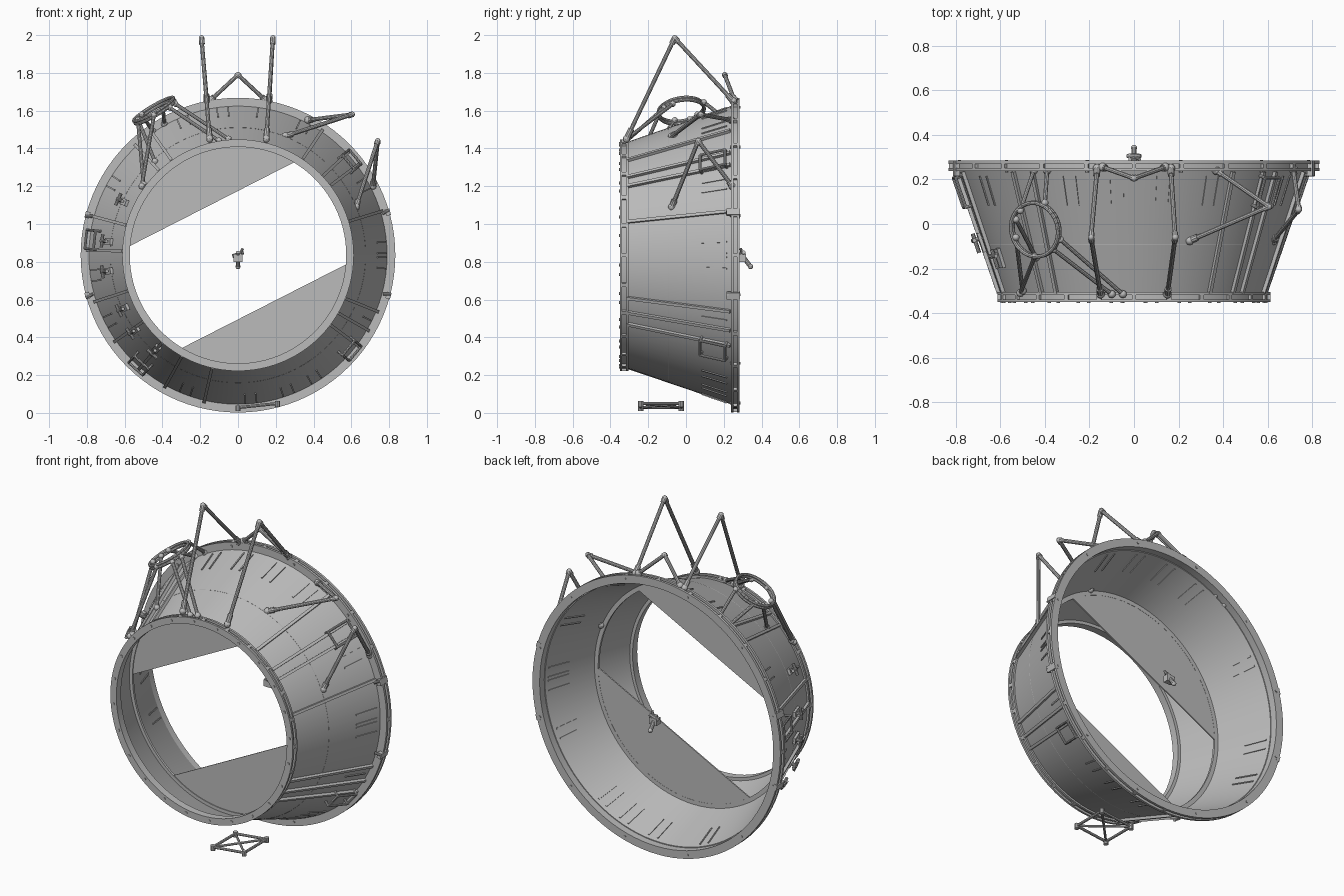
import bpy, bmesh, math
from mathutils import Matrix, Vector

cube = bpy.data.objects.get("Cube")
if cube:
    bpy.data.objects.remove(cube)

CZ = 0.835                      # height of the cone axis
TAPER = 0.345
SLOPE = math.atan(TAPER)
GREY = (0.5, 0.5, 0.5, 1)
metal = bpy.data.materials.new("light_grey_metal")
metal.use_nodes = True
metal.diffuse_color = GREY
next(n for n in metal.node_tree.nodes if n.type == 'BSDF_PRINCIPLED').inputs["Base Color"].default_value = GREY


def finish(bm, name):
    bmesh.ops.recalc_face_normals(bm, faces=bm.faces)
    mesh = bpy.data.meshes.new(name)
    bm.to_mesh(mesh)
    bm.free()
    mesh.materials.append(metal)
    mesh.shade_smooth()
    mesh.set_sharp_from_angle(angle=math.radians(32))
    ob = bpy.data.objects.new(name, mesh)
    bpy.context.collection.objects.link(ob)
    return ob


def lathe(name, profile, steps=96):
    """Spin a closed (radius, y) profile round the axis."""
    bm = bmesh.new()
    rings = []
    for i in range(steps):
        a = math.tau * i / steps
        rings.append([bm.verts.new((r * math.cos(a), y, CZ + r * math.sin(a))) for r, y in profile])
    n = len(profile)
    for i in range(steps):
        p, q = rings[i], rings[(i + 1) % steps]
        for j in range(n):
            k = (j + 1) % n
            bm.faces.new((p[j], p[k], q[k], q[j]))
    return finish(bm, name)


def ring(name, r0, r1, y0, y1):
    return lathe(name, [(r0, y0), (r1, y0), (r1, y1), (r0, y1)])


def rod(bm, a, b, r=0.011, sides=10):
    a, b = Vector(a), Vector(b)
    d = b - a
    m = Matrix.Translation((a + b) / 2) @ d.to_track_quat('Z', 'Y').to_matrix().to_4x4()
    bmesh.ops.create_cone(bm, cap_ends=True, segments=sides, radius1=r, radius2=r, depth=d.length, matrix=m)


def knob(bm, p, r=0.016):
    bmesh.ops.create_uvsphere(bm, u_segments=10, v_segments=6, radius=r, matrix=Matrix.Translation(p))


def box(bm, m, size, offset=(0, 0, 0)):
    bmesh.ops.create_cube(bm, size=1, matrix=m @ Matrix.Translation(offset) @ Matrix.Diagonal((*size, 1)))


def on_cone(deg, y):
    """Frame on the cone surface: x round it, y along its slope, z outward."""
    t, s, c = math.radians(deg), math.sin(SLOPE), math.cos(SLOPE)
    r = 0.60 + TAPER * (y + 0.31)
    out = Vector((math.cos(t) * c, -s, math.sin(t) * c))
    along = Vector((math.cos(t) * s, c, math.sin(t) * s))
    m = Matrix((along.cross(out), along, out)).transposed().to_4x4()
    return Matrix.Translation((r * math.cos(t), y, CZ + r * math.sin(t))) @ m


def radial(deg, r, y):
    """Frame at a radius: x outward, y along the axis."""
    t = math.radians(deg)
    return Matrix.Translation((r * math.cos(t), y, CZ + r * math.sin(t))) @ Matrix.Rotation(-t, 4, 'Y')


# Conical shell and end rings
lathe("cone_shell", [(0.60, -0.31), (0.79, 0.24), (0.78, 0.24), (0.59, -0.31)])
lathe("front_ring", [(0.573, -0.35), (0.613, -0.35), (0.613, -0.338), (0.600, -0.338),
                     (0.600, -0.318), (0.613, -0.318), (0.613, -0.305), (0.573, -0.305)])
lathe("back_ring", [(0.785, 0.238), (0.833, 0.238), (0.833, 0.252), (0.815, 0.252),
                    (0.815, 0.270), (0.833, 0.270), (0.833, 0.284), (0.785, 0.284)])
ring("inner_ledge", 0.645, 0.676, -0.092, -0.078)

# Two plates closing opposite segments of the bore
for name, turn in (("upper_plate", 117), ("lower_plate", 297)):
    bm = bmesh.new()
    half, steps = math.acos(0.303 / 0.67), 40
    arc = []
    for i in range(steps + 1):
        a = math.radians(turn) - half + 2 * half * i / steps
        arc.append(bm.verts.new((0.67 * math.cos(a), -0.087, CZ + 0.67 * math.sin(a))))
    face = bm.faces.new(arc)
    ext = bmesh.ops.extrude_face_region(bm, geom=[face])
    bmesh.ops.translate(bm, verts=[v for v in ext["geom"] if isinstance(v, bmesh.types.BMVert)], vec=(0, 0.008, 0))
    finish(bm, name)

# Ribs along the cone
bm = bmesh.new()
for deg in (17, 37, 43, 56, 125, 133, 165, 178, 198, 215, 229, 241, 257, 323, 330, 338):
    box(bm, on_cone(deg, -0.035), (0.016, 0.575, 0.02), (0, 0, 0.006))
finish(bm, "cone_ribs")

# Thin strips in pairs, outside and inside the shell
bm = bmesh.new()
for deg in (-58, -24, -3, 3, 29, 63, 80, 96, 112, 150, 188, 207, 249, 275, 290):
    for side in (-2.2, 2.2):
        m = on_cone(deg + side, 0.15)
        box(bm, m, (0.008, 0.14, 0.006), (0, 0, 0.002))
        box(bm, m, (0.008, 0.14, 0.006), (0, 0, -0.011))
finish(bm, "shell_strips")

# Bolts and joint blocks on both rings
bm = bmesh.new()
for i in range(24):
    m = radial(i * 15 + 5, 0.593, -0.35)
    rod(bm, m @ Vector((0, -0.004, 0)), m @ Vector((0, 0.01, 0)), 0.008, 8)
    box(bm, radial(i * 15, 0.604, -0.328), (0.016, 0.03, 0.02))
    box(bm, radial(i * 15, 0.822, 0.261), (0.018, 0.03, 0.02))
    if i % 2:
        m = radial(i * 15, 0.81, 0.261)
        rod(bm, m @ Vector((0, -0.029, 0)), m @ Vector((0, 0.027, 0)), 0.007, 8)
finish(bm, "ring_bolts")

# Latches on the edge of the back ring
bm = bmesh.new()
for deg in (-15, 16, 165, 195):
    m = radial(deg, 0.825, 0.25)
    box(bm, m, (0.025, 0.07, 0.035))
    rod(bm, m @ Vector((-0.03, -0.03, 0)), m @ Vector((0.012, -0.03, 0.01)), 0.008)
finish(bm, "ring_latches")

# Rectangular handrails
bm = bmesh.new()
for deg in (-40, 40, 174, 228):
    m = on_cone(deg, 0.15)
    pts = [m @ Vector((sx * 0.05, sy * 0.07, 0.03)) for sx, sy in ((-1, -1), (1, -1), (1, 1), (-1, 1))]
    for i, p in enumerate(pts):
        rod(bm, p, pts[(i + 1) % 4], 0.007, 8)
        rod(bm, p, p - m.to_3x3() @ Vector((0, 0, 0.034)), 0.007, 8)
finish(bm, "handrails")

# Small clamps on the side of the cone
bm = bmesh.new()
for deg, y in ((155, -0.15), (174, -0.08), (187, -0.08), (205, -0.16), (216, -0.13), (229, -0.17)):
    m = on_cone(deg, y)
    box(bm, m, (0.035, 0.09, 0.015), (0, 0, 0.01))
    rod(bm, m @ Vector((0, 0.02, 0)), m @ Vector((0, 0.02, 0.05)), 0.01)
    rod(bm, m @ Vector((-0.035, 0.02, 0.04)), m @ Vector((0.035, 0.02, 0.04)), 0.009)
    rod(bm, m @ Vector((0, -0.04, 0.035)), m @ Vector((0, 0.05, 0.035)), 0.009)
finish(bm, "side_clamps")

# Two-legged struts: apex, front or left foot, back or right foot
struts = {
    "tall_strut_right": ((-0.193, -0.06, 1.985), (-0.15, -0.315, 1.45), (-0.165, 0.25, 1.65)),
    "tall_strut_left": ((0.185, -0.06, 1.985), (0.15, -0.315, 1.45), (0.165, 0.25, 1.65)),
    "back_strut": ((0, 0.205, 1.79), (-0.14, 0.255, 1.66), (0.14, 0.255, 1.66)),
    "upper_side_strut": ((0.605, 0.078, 1.58), (0.25, -0.075, 1.465), (0.37, 0.24, 1.55)),
    "lower_side_strut": ((0.74, 0.065, 1.44), (0.625, -0.075, 1.09), (0.715, 0.245, 1.2)),
}
for name, (apex, *feet) in struts.items():
    bm = bmesh.new()
    knob(bm, apex, 0.015)
    for foot in feet:
        a, f = Vector(apex), Vector(foot)
        rod(bm, a, f)
        rod(bm, f, f.lerp(a, 0.1), 0.016)
        rod(bm, a, a.lerp(f, 0.06), 0.015)
        knob(bm, foot, 0.02)
    finish(bm, name)

# Tilted hoop carried on struts
hub = Vector((-0.443, -0.025, 1.6))
normal = Vector((-0.5, -0.15, 0.85)).normalized()
tilt = Matrix.Translation(hub) @ normal.to_track_quat('Z', 'Y').to_matrix().to_4x4()
bm = bmesh.new()
steps = 32
for dz in (-0.008, 0.008):
    pts = [tilt @ Vector((0.122 * math.cos(math.tau * i / steps), 0.122 * math.sin(math.tau * i / steps), dz))
           for i in range(steps)]
    for i in range(steps):
        rod(bm, pts[i], pts[(i + 1) % steps], 0.009, 8)
finish(bm, "hoop")
bm = bmesh.new()
legs = (((-0.33, -0.07, 1.635), (-0.05, -0.315, 1.45)), ((-0.36, -0.115, 1.615), (-0.10, -0.315, 1.44)),
        ((-0.445, -0.145, 1.575), (-0.51, -0.31, 1.20)), ((-0.53, -0.06, 1.55), (-0.50, -0.30, 1.21)),
        ((-0.53, 0.02, 1.555), (-0.44, -0.15, 1.33)), ((-0.40, 0.095, 1.645), (-0.39, 0.24, 1.53)),
        ((-0.51, 0.06, 1.58), (-0.45, 0.24, 1.49)))
for a, b in legs:
    rod(bm, a, b, 0.010)
    knob(bm, a)
    knob(bm, b, 0.018)
finish(bm, "hoop_struts")

# Loose clamp on the axis behind the bore
bm = bmesh.new()
box(bm, Matrix.Translation((0, 0.30, 0.82)), (0.05, 0.035, 0.04))
rod(bm, (0, 0.285, 0.85), (0, 0.345, 0.77), 0.012)
rod(bm, (-0.03, 0.305, 0.83), (0.03, 0.305, 0.85), 0.01)
rod(bm, (0.005, 0.30, 0.83), (0.025, 0.29, 0.87), 0.007)
knob(bm, (0, 0.342, 0.775), 0.014)
finish(bm, "axis_clamp")

# Loose cross-braced frame below the cone
bm = bmesh.new()
corners = [Vector(p) for p in ((0.0, -0.24, 0.028), (0.21, -0.24, 0.05), (0.21, -0.025, 0.05), (0.0, -0.025, 0.028))]
for i, p in enumerate(corners):
    rod(bm, p, corners[(i + 1) % 4], 0.008, 8)
    rod(bm, p - Vector((0, 0, 0.018)), p + Vector((0, 0, 0.012)), 0.014)
    if i < 2:
        rod(bm, p, corners[i + 2], 0.007, 8)
finish(bm, "floor_frame")
